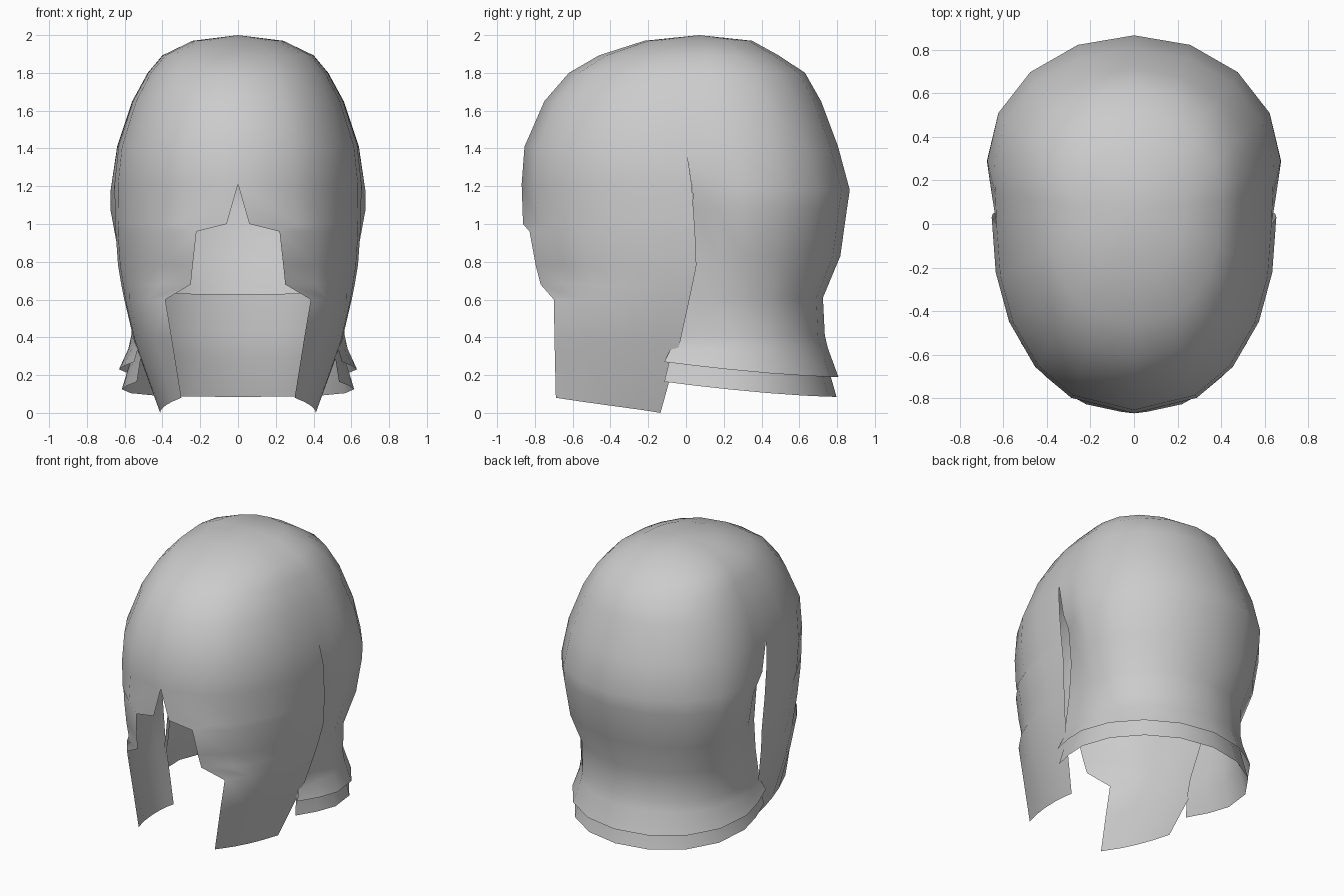
import bpy, bmesh, math

if "Cube" in bpy.data.objects:
    bpy.data.objects.remove(bpy.data.objects["Cube"])

steel = bpy.data.materials.new("steel grey")
steel.diffuse_color = (0.6, 0.6, 0.6, 1)
steel.use_nodes = True
steel.node_tree.nodes["Principled BSDF"].inputs["Base Color"].default_value = steel.diffuse_color
STEPS = (0, 0.267, 0.467, 0.667, 0.84, 1)   # column spacing on the front half
N_BACK = 4


def front_arc(z, xr, yr, yf, x0=0.0, n=2.2, drop=0.0):
    """Half row from the face edge (x = x0) round to the rear edge (xr, yr)."""
    a0 = math.asin((x0 / xr) ** (n / 2))
    pts = []
    for t in STEPS:
        a = a0 + (math.pi / 2 - a0) * t
        c = max(math.cos(a), 0.0)
        pts.append((xr * math.sin(a) ** (2 / n), yr - (yr - yf) * c ** (2 / n), z - drop * t))
    return pts


def back_arc(z, xe, ye, w, yc, yb, rise=0.0):
    """Half row from the side edge (xe, ye) past the widest point to the back."""
    pts = [(xe, ye), ((xe + w * 2) / 3, (ye + yc) / 2)]
    for i in range(N_BACK + 1):
        a = math.pi / 2 * i / N_BACK
        pts.append((w * math.cos(a), yc + (yb - yc) * math.sin(a)))
    return [(x, y, z + rise * max((yb - y) / (yb - ye), 0.0) ** 1.5) for x, y in pts]


def dome_row(z, w, xr, yr, yf, yc, yb):
    return front_arc(z, xr, yr, yf) + back_arc(z, xr, yr, w, yc, yb)[1:]


def shell(name, grids, pole=None):
    """Skin neighbouring rows of each grid, weld, mirror across x, shade smooth."""
    bm = bmesh.new()
    for k, rows in enumerate(grids):
        grid = [[bm.verts.new(p) for p in row] for row in rows]
        if pole and k == 0:
            top = bm.verts.new(pole)
            for a, b in zip(grid[0], grid[0][1:]):
                bm.faces.new((top, a, b))
        for r0, r1 in zip(grid, grid[1:]):
            for i in range(len(r0) - 1):
                bm.faces.new((r0[i], r1[i], r1[i + 1], r0[i + 1]))
    geom = bm.verts[:] + bm.edges[:] + bm.faces[:]
    dup = bmesh.ops.duplicate(bm, geom=geom)["geom"]
    for v in dup:
        if isinstance(v, bmesh.types.BMVert):
            v.co.x *= -1
    bmesh.ops.reverse_faces(bm, faces=[f for f in dup if isinstance(f, bmesh.types.BMFace)])
    bmesh.ops.remove_doubles(bm, verts=bm.verts[:], dist=0.0005)
    mesh = bpy.data.meshes.new(name)
    bm.to_mesh(mesh)
    bm.free()
    mesh.materials.append(steel)
    obj = bpy.data.objects.new(name, mesh)
    bpy.context.collection.objects.link(obj)
    for p in mesh.polygons:
        p.use_smooth = True


# Dome: closed rows that run all the way round above the ears
dome = [dome_row(*r) for r in (
    (1.97, 0.24, 0.235, 0.06, -0.22, 0.12, 0.35),
    (1.893, 0.40, 0.395, 0.05, -0.46, 0.16, 0.49),
    (1.80, 0.478, 0.474, 0.04, -0.62, 0.20, 0.63),
    (1.65, 0.56, 0.555, 0.03, -0.75, 0.23, 0.715),
    (1.41, 0.640, 0.632, 0.0, -0.855, 0.27, 0.805),
)]

# Face plate with a pointed brow opening and long cheek guards
face = [front_arc(*r) for r in (
    (1.41, 0.632, 0.0, -0.855),
    (1.21, 0.654, 0.03, -0.87),
    (1.00, 0.650, 0.045, -0.865, 0.06),
    (0.96, 0.648, 0.048, -0.868, 0.22),
    (0.78, 0.635, 0.055, -0.845, 0.24),
    (0.68, 0.618, 0.035, -0.825, 0.25),
    (0.60, 0.602, 0.018, -0.87, 0.385),
    (0.38, 0.550, -0.03, -0.89, 0.348, 2.0),
    (0.08, 0.412, -0.135, -1.015, 0.30, 1.8, 0.08),
)]

# Back plate pinched at the neck and flared into a collar
back = [back_arc(*r) for r in (
    (1.41, 0.632, 0.0, 0.640, 0.27, 0.805),
    (1.18, 0.625, 0.035, 0.674, 0.29, 0.867),
    (1.08, 0.585, 0.04, 0.676, 0.29, 0.852),
    (0.83, 0.568, 0.045, 0.630, 0.30, 0.817),
    (0.61, 0.555, 0.01, 0.565, 0.27, 0.725),
    (0.41, 0.530, -0.06, 0.565, 0.25, 0.735),
    (0.34, 0.530, -0.08, 0.580, 0.24, 0.752),
    (0.19, 0.550, -0.115, 0.630, 0.22, 0.807, 0.08),
)]
shell("helmet_shell", [dome, face, back], (0, 0.07, 2.0))

# Neck lining that hangs inside the back plate and shows below the collar
shell("neck_lining", [[back_arc(*r) for r in (
    (0.63, 0.545, 0.02, 0.556, 0.27, 0.717, 0.03),
    (0.42, 0.515, -0.05, 0.550, 0.25, 0.722),
    (0.29, 0.515, -0.085, 0.565, 0.24, 0.738),
    (0.085, 0.535, -0.115, 0.615, 0.22, 0.797, 0.08),
)]])
